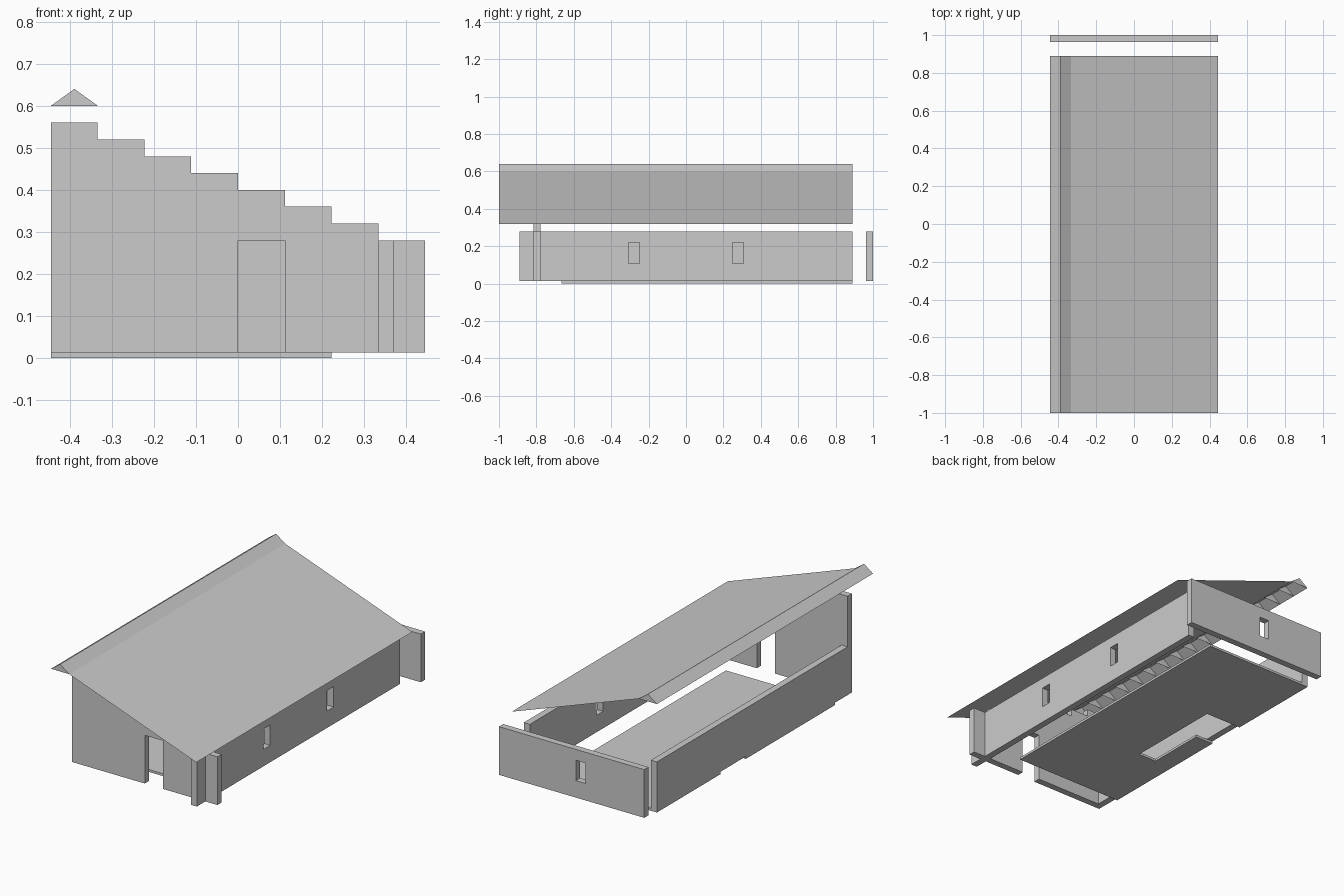
import bpy, bmesh, math
from mathutils import Vector

cube = bpy.data.objects.get("Cube")
if cube:
    bpy.data.objects.remove(cube, do_unlink=True)

U = 1 / 9          # building module
T = U / 3          # wall thickness
BASE = U * 0.12    # floor slab thickness
STEP = 0.04        # rise per module of the gable
WALL_TOP = 0.28
WIN_Z = (0.107, 0.22)
WIN_HALF = 0.03

plaster = bpy.data.materials.new("plain grey")
plaster.use_nodes = True
GREY = (0.6, 0.6, 0.6, 1)
plaster.diffuse_color = GREY
plaster.node_tree.nodes["Principled BSDF"].inputs["Base Color"].default_value = GREY


def finish(name, bm):
    mesh = bpy.data.meshes.new(name)
    bm.to_mesh(mesh)
    bm.free()
    mesh.materials.append(plaster)
    obj = bpy.data.objects.new(name, mesh)
    bpy.context.collection.objects.link(obj)
    return obj


def panel(name, us, vs, solid, place, depth):
    """Flat panel of the solid cells of a grid, extruded along depth."""
    bm = bmesh.new()
    for u0, u1 in zip(us, us[1:]):
        for v0, v1 in zip(vs, vs[1:]):
            if solid((u0 + u1) / 2, (v0 + v1) / 2):
                corners = ((u0, v0), (u1, v0), (u1, v1), (u0, v1))
                bm.faces.new([bm.verts.new(place(u, v)) for u, v in corners])
    bmesh.ops.remove_doubles(bm, verts=bm.verts, dist=1e-5)
    grown = bmesh.ops.extrude_face_region(bm, geom=bm.faces[:], use_keep_orig=True)["geom"]
    moved = [g for g in grown if isinstance(g, bmesh.types.BMVert)]
    bmesh.ops.translate(bm, verts=moved, vec=Vector(depth))
    bmesh.ops.recalc_face_normals(bm, faces=bm.faces)
    bmesh.ops.dissolve_limit(bm, angle_limit=math.radians(1),
                             verts=bm.verts, edges=bm.edges)
    return finish(name, bm)


def straight_wall(name, start, end, windows, place, depth):
    us = sorted([start, end] + [w + s * WIN_HALF for w in windows for s in (-1, 1)])

    def solid(u, v):
        hole = any(abs(u - w) < WIN_HALF for w in windows)
        return not (hole and WIN_Z[0] < v < WIN_Z[1])
    panel(name, us, [BASE, *WIN_Z, WALL_TOP], solid, place, depth)


# Side walls and back wall
straight_wall("right_side_wall", -8 * U, 8 * U, [-2.5 * U, 2.5 * U],
              lambda u, v: (3 * U, u, v), (T, 0, 0))
straight_wall("left_side_wall", -7 * U, 8 * U, [],
              lambda u, v: (-4 * U, u, v), (T, 0, 0))
straight_wall("back_wall", -4 * U, 4 * U, [-0.5 * U],
              lambda u, v: (u, 9 * U - T, v), (0, T, 0))


# Front wall: stepped top, one doorway
def front_solid(u, v):
    column = math.floor(u / U)
    doorway = column == 0 and v < WALL_TOP
    return v < WALL_TOP + STEP * (3 - column) and not doorway


panel("front_wall", [i * U for i in range(-4, 5)],
      [BASE] + [WALL_TOP + STEP * i for i in range(8)],
      front_solid, lambda u, v: (u, -7 * U - T, v), (0, T, 0))


# Floor slab with an open corner by the left wall
def floor_solid(u, v):
    i, j = math.floor(u / U), math.floor(v / U)
    return not ((i == -3 and -2 <= j < 3) or (i == -4 and 1 <= j < 3))


panel("floor_slab", [i * U for i in range(-4, 3)], [i * U for i in range(-6, 9)],
      floor_solid, lambda u, v: (u, v, 0), (0, 0, BASE))


def sheet(name, quads):
    bm = bmesh.new()
    for points in quads:
        bm.faces.new([bm.verts.new(p) for p in points])
    bmesh.ops.remove_doubles(bm, verts=bm.verts, dist=1e-5)
    return finish(name, bm)


# Single pitched roof sheet
FRONT, BACK = -9 * U, 8 * U
RIDGE_Z, EAVE_Z = 0.60, 0.32
sheet("roof_slope", [[(-3 * U, FRONT, RIDGE_Z), (4 * U, FRONT, EAVE_Z),
                      (4 * U, BACK, EAVE_Z), (-3 * U, BACK, RIDGE_Z)]])

# Ridge cap: open below, with a triangular rib at every module
left, peak, right = (-4 * U, RIDGE_Z), (-3.5 * U, RIDGE_Z + STEP), (-3 * U, RIDGE_Z)
cap = [[(b[0], FRONT, b[1]), (a[0], FRONT, a[1]), (a[0], BACK, a[1]), (b[0], BACK, b[1])][::-1]
       for a, b in ((left, peak), (peak, right))]
sheet("ridge_cap", cap)
ribs = [[(x, j * U, z) for x, z in (left, right, peak)] for j in range(-9, 9)]
sheet("ridge_ribs", ribs)
